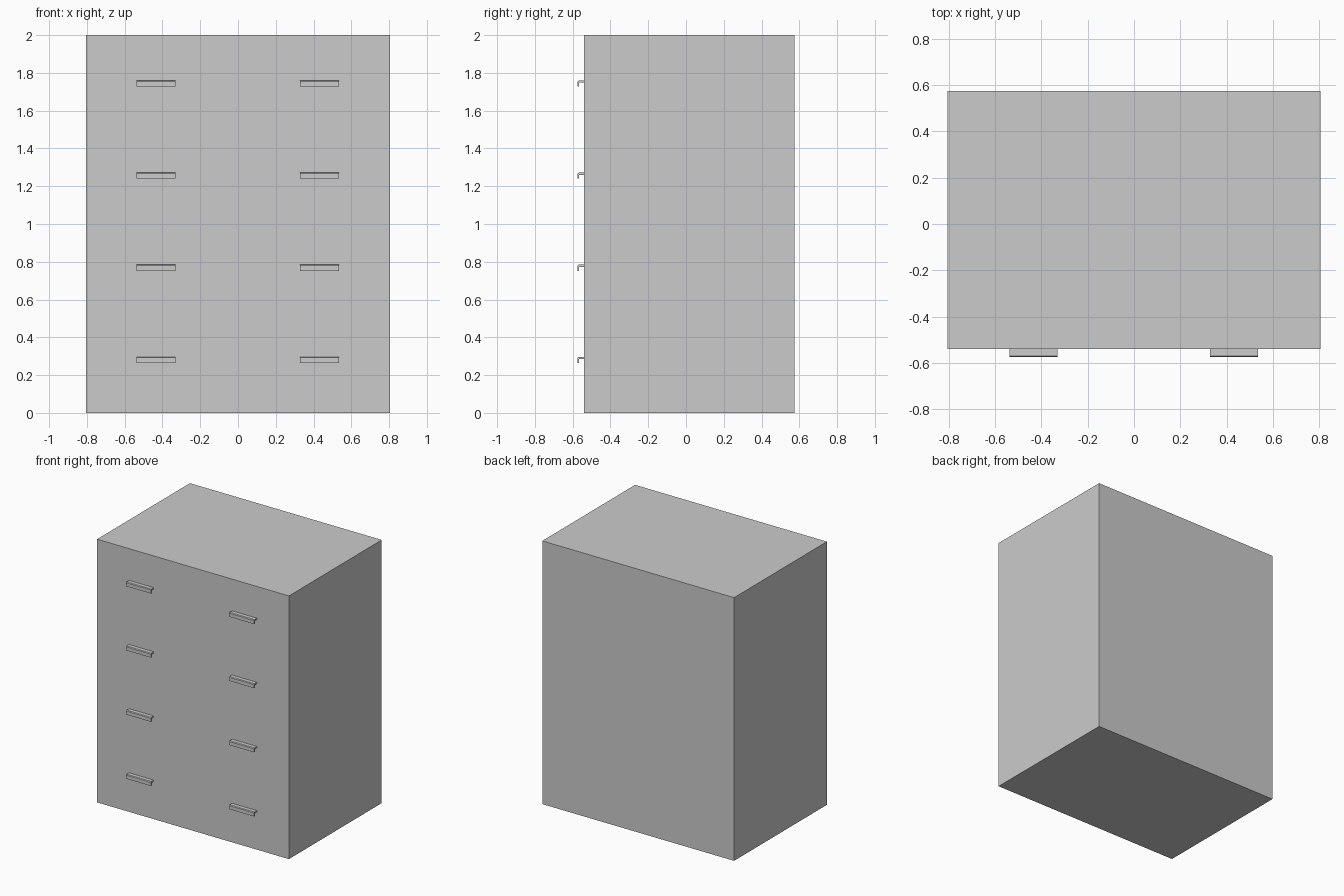
import bpy, bmesh

if "Cube" in bpy.data.objects:
    bpy.data.objects.remove(bpy.data.objects["Cube"])

HALF_W, FRONT, BACK, HEIGHT = 0.806, -0.54, 0.574, 2.0


def finish(name, bm):
    bmesh.ops.recalc_face_normals(bm, faces=bm.faces)
    mesh = bpy.data.meshes.new(name)
    bm.to_mesh(mesh)
    bm.free()
    obj = bpy.data.objects.new(name, mesh)
    bpy.context.collection.objects.link(obj)
    return obj


# Cabinet body
bm = bmesh.new()
bmesh.ops.create_cube(bm, size=1)
for v in bm.verts:
    v.co.x *= 2 * HALF_W
    v.co.y = FRONT if v.co.y < 0 else BACK
    v.co.z = HEIGHT if v.co.z > 0 else 0
finish("cabinet_body", bm)

# Hooked pull profile: (y, z below the top edge), with a chamfered front corner
PROFILE = [(FRONT, 0), (-0.569, 0), (-0.574, -0.005), (-0.574, -0.032),
           (-0.566, -0.032), (-0.566, -0.011), (FRONT, -0.011)]


def drawer_pull(name, x0, x1, top):
    bm = bmesh.new()
    face = bm.faces.new([bm.verts.new((x0, y, top + z)) for y, z in PROFILE])
    ext = bmesh.ops.extrude_face_region(bm, geom=[face], use_keep_orig=True)
    moved = [g for g in ext["geom"] if isinstance(g, bmesh.types.BMVert)]
    bmesh.ops.translate(bm, verts=moved, vec=(x1 - x0, 0, 0))
    finish(name, bm)


# Two pulls per drawer, four drawers
for row in range(4):
    top = 0.297 + row * 0.4873
    drawer_pull(f"left_pull_{row + 1}", -0.538, -0.331, top)
    drawer_pull(f"right_pull_{row + 1}", 0.328, 0.536, top)
